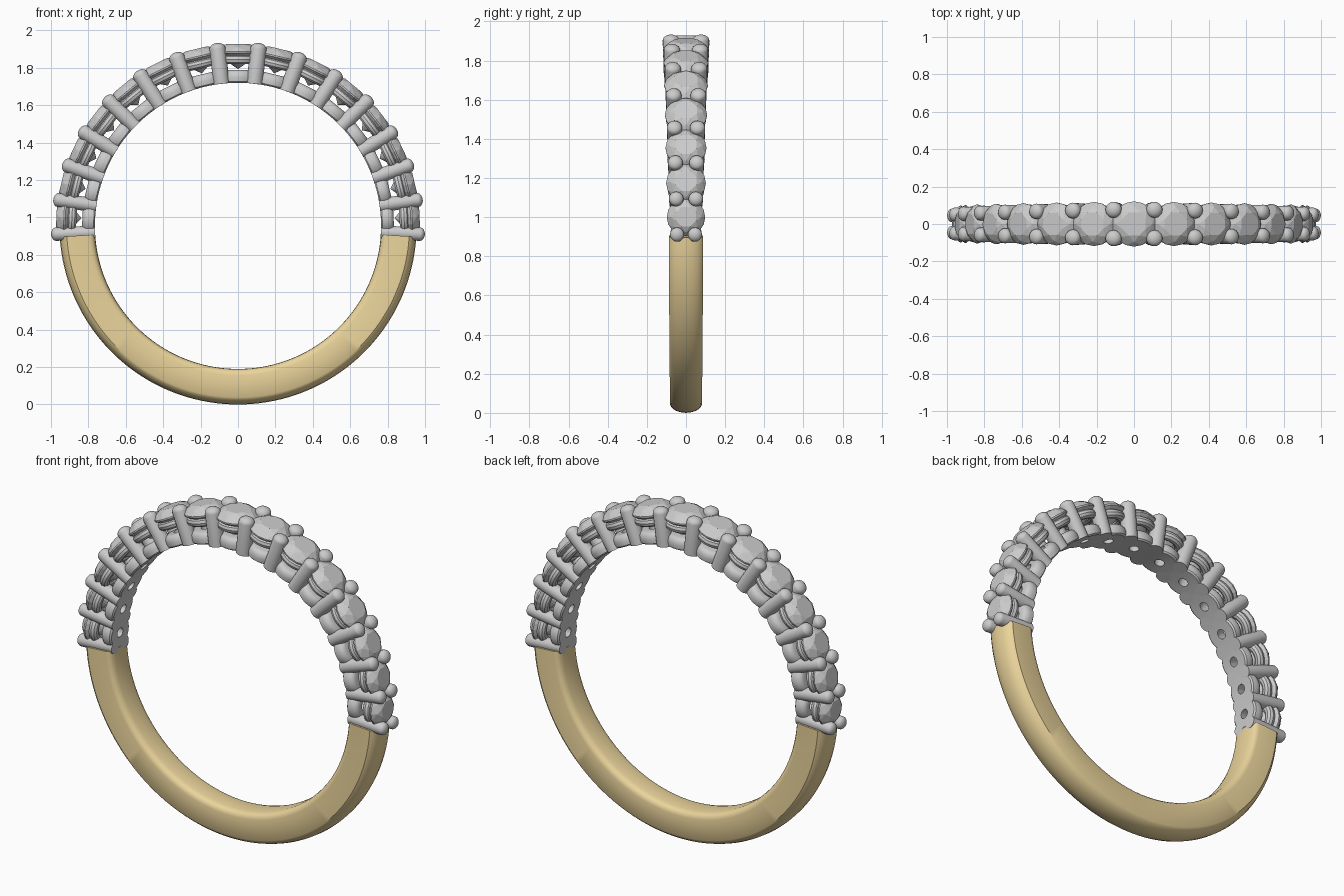
import bpy, bmesh
from math import sin, cos, pi, radians
from mathutils import Matrix, Vector

if "Cube" in bpy.data.objects:
    bpy.data.objects.remove(bpy.data.objects["Cube"])

CZ = 0.955        # height of the ring centre
R_IN = 0.765      # finger hole radius
STONE_ANGLES = [0, 13.3, 26.5, 39.5, 52.4, 64.6, 76.3, 87.2]
PRONG_ANGLES = [6.6, 20, 33, 46, 58.7, 70.5, 81.8, 92.6]


def lerp(a, b, t):
    return a + (b - a) * t


def finish(name, bm, smooth=True, color=None):
    bmesh.ops.recalc_face_normals(bm, faces=bm.faces)
    me = bpy.data.meshes.new(name)
    bm.to_mesh(me)
    bm.free()
    if smooth:
        me.shade_smooth()
        me.set_sharp_from_angle(angle=radians(35))
    ob = bpy.data.objects.new(name, me)
    bpy.context.collection.objects.link(ob)
    if color:
        mat = bpy.data.materials.new(name + "_material")
        mat.diffuse_color = color
        mat.use_nodes = True
        mat.node_tree.nodes["Principled BSDF"].inputs["Base Color"].default_value = mat.diffuse_color
        me.materials.append(mat)
    return ob


def frame(deg):
    """Local z points outward from the ring centre at this angle from the top."""
    return Matrix.Translation((0, 0, CZ)) @ Matrix.Rotation(radians(deg), 4, 'Y')


def lathe(bm, profile, mat, seg, closed):
    """Revolve (radius, height) points about local z."""
    rings = [[bm.verts.new(mat @ Vector((r * cos(2 * pi * i / seg), r * sin(2 * pi * i / seg), h)))
              for i in range(seg)] for r, h in profile]
    n = len(rings)
    for k in range(n if closed else n - 1):
        a, b = rings[k], rings[(k + 1) % n]
        for i in range(seg):
            j = (i + 1) % seg
            bm.faces.new((a[i], a[j], b[j], b[i]))
    if not closed:
        bm.faces.new(rings[0])
        bm.faces.new(rings[-1])


def fit_finger_hole(bm):
    """Push anything inside the finger hole out onto its surface."""
    for v in bm.verts:
        d = Vector((v.co.x, 0, v.co.z - CZ))
        if d.length < R_IN:
            d = d.normalized() * R_IN
            v.co.x, v.co.z = d.x, d.z + CZ


# Gold shank: rounded outside, softened inside, swept round the lower half
bm = bmesh.new()
STEPS = 72
sections = []
for s in range(STEPS + 1):
    deg = lerp(93.5, 266.5, s / STEPS)
    w = lerp(0.080, 0.088, abs(s / STEPS * 2 - 1))
    half = [(0, R_IN), (0.55, R_IN + .001), (0.8, R_IN + .006), (0.94, R_IN + .016), (1, R_IN + .034),
            (1, 0.917), (0.9, 0.929), (0.7, 0.942), (0.4, 0.951), (0, 0.955)]
    prof = half + [(-y, r) for y, r in half[-2:0:-1]]
    m = frame(deg)
    sections.append([bm.verts.new(m @ Vector((0, y * w, r))) for y, r in prof])
for a, b in zip(sections, sections[1:]):
    for i in range(len(a)):
        j = (i + 1) % len(a)
        bm.faces.new((a[i], a[j], b[j], b[i]))
bm.faces.new(sections[0])
bm.faces.new(sections[-1])
finish("shank", bm, color=(0.83, 0.66, 0.33, 1))

stones, upper, lower, prongs = (bmesh.new() for _ in range(4))

for i, ang in enumerate(STONE_ANGLES):
    R = lerp(0.121, 0.098, i / 7)
    for deg in ({ang, -ang} if ang else {0}):
        m = frame(deg)
        # Brilliant-cut stone: table, crown break, girdle, pavilion, culet
        pts = []
        for n, f, h, off in ((8, .56, .972, .5), (8, .80, .957, 0), (16, 1, .932, 0), (16, 1, .924, 0),
                             (8, .45, .875, .5)):
            pts += [(f * R * cos(2 * pi * (k + off) / n), f * R * sin(2 * pi * (k + off) / n), h)
                    for k in range(n)]
        pts.append((0, 0, .838))
        verts = [stones.verts.new(m @ Vector(p)) for p in pts]
        bmesh.ops.convex_hull(stones, input=verts)
        # Upper gallery ring under the girdle
        rc, rt = R * .95 - .026, .026
        lathe(upper, [(rc + rt * cos(2 * pi * k / 10), .889 + rt * sin(2 * pi * k / 10))
                      for k in range(10)], m, 32, True)
        # Lower gallery disc with a small hole
        ro = lerp(.106, .092, i / 7)
        lathe(lower, [(.026, .755), (ro * .65, .755), (ro - .012, .755), (ro - .003, .772), (ro, .795),
                      (ro - .004, .815), (ro - .014, .828), (ro - .028, .833), (.04, .833)], m, 32, True)

for i, ang in enumerate(PRONG_ANGLES):
    t = i / 7
    r = lerp(.043, .036, t)
    tip = lerp(.984, 1.0, t)
    y_tip, y_base = lerp(.077, .046, t), lerp(.070, .044, t)
    profile = [(r, .755), (r, tip - .7 * r)]
    profile += [(r * cos(a), tip - .7 * r + .7 * r * sin(a)) for a in (.3, .6, .9, 1.2, 1.42)]
    for deg in (ang, -ang):
        for side in (1, -1):
            # Round-tipped prong, leaning slightly outwards
            slope = (y_tip - y_base) / (tip - .755)
            shear = Matrix.Identity(4)
            shear[1][2] = side * slope
            shear[1][3] = side * (y_base - slope * .755)
            lathe(prongs, profile, frame(deg) @ shear, 20, False)

fit_finger_hole(lower)
fit_finger_hole(prongs)
finish("stones", stones, smooth=False)
finish("upper_gallery_rings", upper)
finish("lower_gallery_rings", lower)
finish("prongs", prongs)
